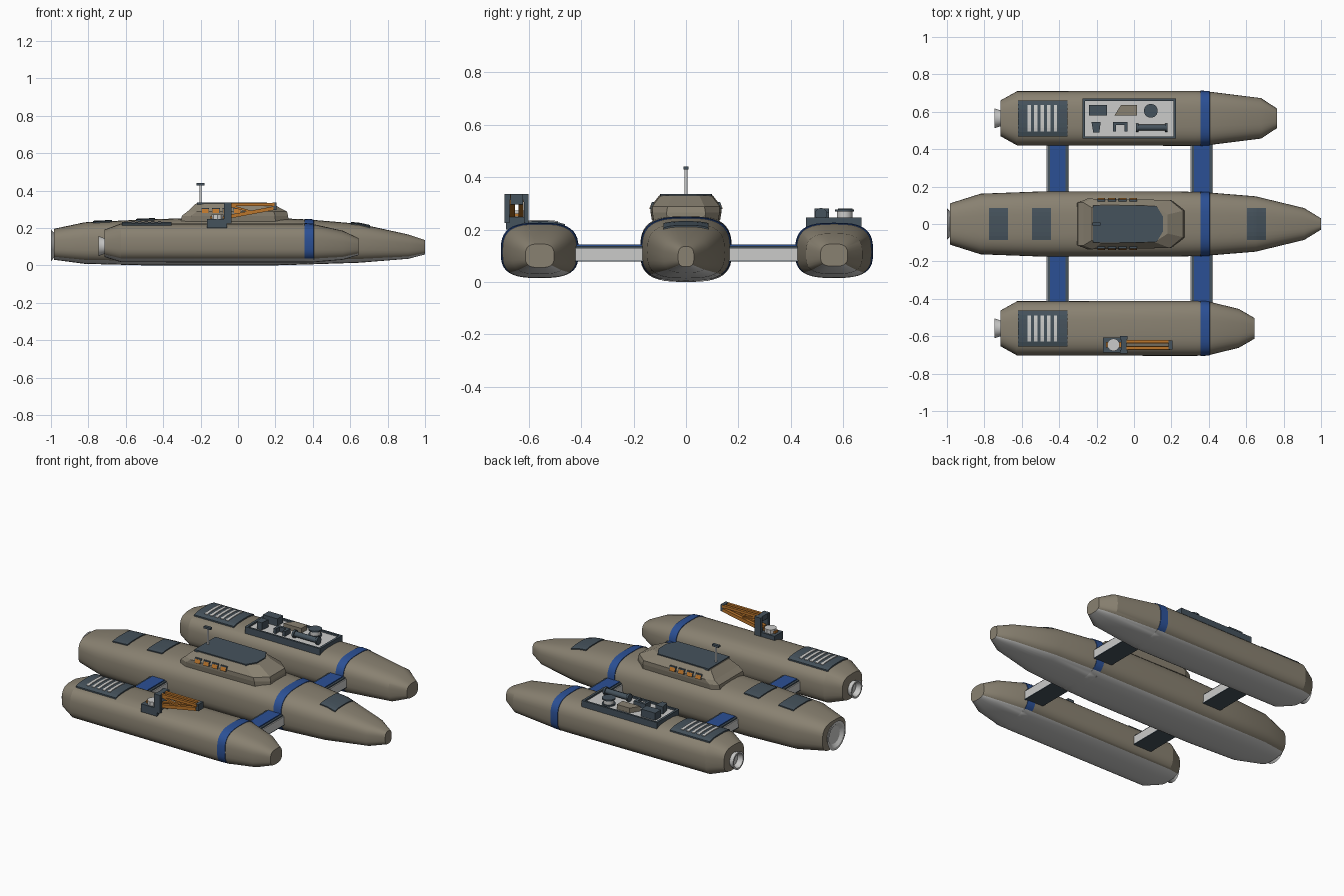
import bpy, bmesh, math
from mathutils import Vector

if "Cube" in bpy.data.objects:
    bpy.data.objects.remove(bpy.data.objects["Cube"])


def material(name, rgb):
    m = bpy.data.materials.new(name)
    m.use_nodes = True
    m.diffuse_color = (*rgb, 1)
    m.node_tree.nodes["Principled BSDF"].inputs["Base Color"].default_value = (*rgb, 1)
    return m


TAN = material("tan", (.25, .22, .165))
SLATE = material("slate", (.06, .085, .107))
BLUE = material("blue", (.024, .08, .30))
ORANGE = material("orange", (.5, .18, .025))
GREY = material("light grey", (.6, .6, .59))


def loft(name, rings, mats, rule=None, smooth=False):
    """Skin closed rings and cap both ends; rule(ring, segment) picks the material."""
    bm = bmesh.new()
    vs = [[bm.verts.new(p) for p in r] for r in rings]
    n = len(vs[0])
    for i in range(len(vs) - 1):
        for j in range(n):
            k = (j + 1) % n
            f = bm.faces.new((vs[i][j], vs[i][k], vs[i + 1][k], vs[i + 1][j]))
            if rule:
                f.material_index = rule(i, j)
    bm.faces.new(vs[0][::-1])
    bm.faces.new(vs[-1])
    bmesh.ops.recalc_face_normals(bm, faces=bm.faces)
    me = bpy.data.meshes.new(name)
    bm.to_mesh(me)
    bm.free()
    for m in mats:
        me.materials.append(m)
    ob = bpy.data.objects.new(name, me)
    bpy.context.collection.objects.link(ob)
    if smooth:
        bpy.ops.object.select_all(action="DESELECT")
        bpy.context.view_layer.objects.active = ob
        ob.select_set(True)
        bpy.ops.object.shade_smooth_by_angle(angle=math.radians(25))
    return ob


def box(name, x0, x1, y0, y1, z0, z1, *mats, rule=None):
    rings = [[(x0, y0, z), (x1, y0, z), (x1, y1, z), (x0, y1, z)] for z in (z0, z1)]
    return loft(name, rings, mats)


def rod(name, a, b, r, mat, r2=None, sides=20):
    """Round (or square, with 4 sides) bar from a to b."""
    a, b = Vector(a), Vector(b)
    d = (b - a).normalized()
    u = d.cross(Vector((0, 1, 0)) if abs(d.y) < .9 else Vector((1, 0, 0))).normalized()
    v = d.cross(u)
    ang = [math.tau * (i + .5) / sides for i in range(sides)]
    rings = [[p + (u * math.cos(t) + v * math.sin(t)) * q for t in ang]
             for p, q in ((a, r), (b, r if r2 is None else r2))]
    return loft(name, rings, [mat], smooth=sides > 8)


# Hulls: stations are x, half width, bottom, top
POWER = 3.0
BAND = (.355, .405)


def profile(st, x):
    for a, b in zip(st, st[1:]):
        if x <= b[0]:
            t = (x - a[0]) / (b[0] - a[0])
            return [p + (q - p) * t for p, q in zip(a[1:], b[1:])]
    return st[-1][1:]


def deck(st, cy, x, y):
    w, b, t = profile(st, x)
    mid = b + (t - b) * .47
    return mid + (t - mid) * (1 - min(1, abs((y - cy) / w)) ** POWER) ** (1 / POWER)


def section(cy, x, w, b, t, n=40):
    mid, pts = b + (t - b) * .47, []
    for i in range(n):
        c, s = math.cos(math.tau * i / n), math.sin(math.tau * i / n)
        y = math.copysign(abs(c) ** (2 / POWER), c) * w
        z = math.copysign(abs(s) ** (2 / POWER), s)
        pts.append((x, cy + y, mid + z * ((t - mid) if z > 0 else (mid - b))))
    return pts


def hull(name, st, cy):
    rows = [tuple(s) for s in st if not BAND[0] <= s[0] <= BAND[1]]
    for x in BAND:
        w, b, t = profile(st, x)
        rows += [(x, w, b, t), (x + (.0005 if x == BAND[0] else -.0005), w + .003, b, t + .003)]
    rows.sort()
    rings = [section(cy, *r) for r in rows]

    def rule(i, j):
        if math.sin(math.tau * (j + .5) / 40) < -.7:
            return 2
        return 1 if BAND[0] <= (rows[i][0] + rows[i + 1][0]) / 2 <= BAND[1] else 0
    loft(name, rings, [TAN, BLUE, GREY], rule, smooth=True)


def plate(name, st, cy, x0, x1, y0, y1, lift, mat):
    """Thin panel following the deck."""
    ys = [y0 + (y1 - y0) * i / 8 for i in range(9)]
    rings = []
    for i in range(7):
        x = x0 + (x1 - x0) * i / 6
        rings.append([(x, y, deck(st, cy, x, y) + lift) for y in ys] +
                     [(x, y, deck(st, cy, x, y) - .004) for y in ys[::-1]])
    loft(name, rings, [mat])


def nozzle(name, x, cy, z, length, r):
    shape = [(.02, r * .8), (0, r * .8), (-length, r), (-length, r * .82), (-.002, r * .6)]
    rings = [[(x + dx, cy + q * math.cos(math.tau * i / 24), z + q * math.sin(math.tau * i / 24))
              for i in range(24)] for dx, q in shape]
    loft(name, rings, [GREY], smooth=True)


CENTRE = [(-.985, .11, .03, .195), (-.82, .162, .008, .23), (-.5, .174, 0, .245),
          (-.25, .175, 0, .253), (.2, .175, 0, .253), (.38, .17, .005, .245),
          (.65, .148, .014, .222), (.91, .085, .035, .165), (1, .03, .058, .135)]
REAR = [(-.715, .095, .045, .19), (-.625, .145, .017, .224), (.33, .147, .015, .224)]
LEFT = REAR + [(.4, .143, .016, .221), (.68, .108, .03, .185), (.765, .052, .06, .145)]
RIGHT = REAR + [(.4, .143, .016, .221), (.56, .104, .03, .185), (.645, .055, .055, .145)]
LY, RY = .565, -.558

hull("centre_hull", CENTRE, 0)
nozzle("centre_nozzle", -.985, 0, .107, .015, .085)
for i, x in enumerate((-.725, -.495, .655)):
    plate(f"deck_hatch_{i}", CENTRE, 0, x - .05, x + .05, -.085, .085, .006, SLATE)

for side, st, cy in (("left", LEFT, LY), ("right", RIGHT, RY)):
    hull(side + "_hull", st, cy)
    nozzle(side + "_nozzle", -.715, cy, .103, .03, .053)
    plate(side + "_vent", st, cy, -.62, -.355, cy - .096, cy + .096, .008, SLATE)
    for i in range(5):
        x = -.56 + .035 * i
        plate(f"{side}_vent_slat_{i}", st, cy, x - .009, x + .009, cy - .07, cy + .07, .012, GREY)

    # Connecting struts
    s = 1 if cy > 0 else -1
    y0, y1 = sorted((s * .15, s * .44))
    for pos, x in (("rear", -.408), ("front", .362)):
        name = f"{side}_{pos}_strut"
        box(name, x - .061, x + .061, y0, y1, .082, .13, GREY)
        box(name + "_underside", x - .061, x + .061, y0, y1, .077, .082, SLATE)
        box(name + "_top", x - .041, x + .041, y0, y1, .13, .143, BLUE)
        for e in (-1, 1):
            c = x + e * .048
            box(name + "_rail", c - .006, c + .006, y0, y1, .13, .138, SLATE)

# Cabin
def cabin_ring(xr, xf, w, z, front):
    half = [(xr, w * .85), (xr + .05, w), (xf - .07, w * .95), (xf, w * front)]
    return [(x, y, z) for x, y in half] + [(x, -y, z) for x, y in half[::-1]]


loft("cabin", [cabin_ring(-.305, .27, .13, .235, .55), cabin_ring(-.3, .268, .135, .265, .55),
               cabin_ring(-.27, .262, .135, .288, .52), cabin_ring(-.225, .18, .102, .33, .5)], [TAN])
roof = [(-.22, -.1), (.12, -.097), (.155, -.04), (.155, .04), (.12, .097), (-.22, .1)]
loft("cabin_roof", [[(x, y, z) for x, y in roof] for z in (.325, .336)], [SLATE])
for s in (-1, 1):
    for i in range(4):
        x = -.175 + .057 * i
        for name, w, out, mat in (("window_frame", .021, 0, SLATE), ("window", .017, .002, ORANGE)):
            rings = [[(x - w, s * (.132 + d), .279), (x + w, s * (.132 + d), .279),
                      (x + w, s * (.124 + d), .279 + w * 1.25), (x - w, s * (.124 + d), .279 + w * 1.25)]
                     for d in (-.003, .006 + out)]
            loft(name, rings, [mat])

# Mast
rod("mast", (-.2, 0, .33), (-.2, 0, .43), .006, GREY)
box("mast_head", -.222, -.178, -.009, .009, .428, .44, SLATE)

# Cargo tray on the left hull
box("tray_floor", -.265, .215, .468, .662, .2, .236, GREY)
for y in (.463, .664):
    box("tray_side", -.275, .225, y - .006, y + .006, .205, .246, SLATE)
for x in (-.268, .218):
    box("tray_end", x - .007, x + .007, .46, .67, .205, .246, SLATE)
box("cargo_box", -.24, -.145, .58, .635, .236, .28, SLATE)
wedge = [(-.105, .58), (.015, .58), (.015, .635), (-.07, .635)]
loft("cargo_wedge", [[(x, y, z) for x, y in wedge] for z in (.236, .265)], [TAN])
rod("spool_base", (.09, .605, .236), (.09, .605, .244), .037, SLATE)
rod("spool_core", (.09, .605, .244), (.09, .605, .268), .03, GREY)
rod("spool_top", (.09, .605, .268), (.09, .605, .276), .037, SLATE)
pot = [(-.218, .49), (-.185, .49), (-.178, .545), (-.227, .545)]
loft("cargo_pot", [[(x, y, z) for x, y in pot] for z in (.236, .28)], [SLATE])
for x in (-.103, -.042):
    box("bracket_leg", x - .008, x + .008, .495, .545, .236, .265, SLATE)
box("bracket_bar", -.111, -.034, .53, .545, .236, .265, SLATE)
rod("cylinder_body", (.02, .515, .259), (.17, .515, .259), .016, SLATE)
for x in (.012, .166):
    rod("cylinder_cap", (x, .515, .259), (x + .012, .515, .259), .023, SLATE)

# Crane on the right hull
CY = -.646
box("crane_base", -.165, -.06, CY - .04, CY + .04, .2, .248, SLATE)
rod("crane_turntable", (-.11, CY, .248), (-.11, CY, .272), .034, GREY, sides=10)
box("crane_counterweight", -.15, -.07, CY - .015, CY + .015, .25, .262, ORANGE)
for s in (-1, 1):
    y = CY + s * .037
    box("crane_post", -.075, -.035, y - .009, y + .009, .225, .335, SLATE)
    y = CY + s * .017
    rod("crane_boom", (-.05, y, .326), (.195, y, .326), .011, ORANGE, sides=4)
    rod("crane_lower_boom", (-.06, y, .258), (.19, y, .305), .014, ORANGE, sides=4)
    rod("crane_brace", (-.04, y, .318), (.07, y, .287), .008, ORANGE, sides=4)
box("crane_crosshead", -.07, -.04, CY - .045, CY + .045, .305, .335, SLATE)
box("crane_tip", .185, .205, CY - .024, CY + .024, .295, .335, SLATE)
